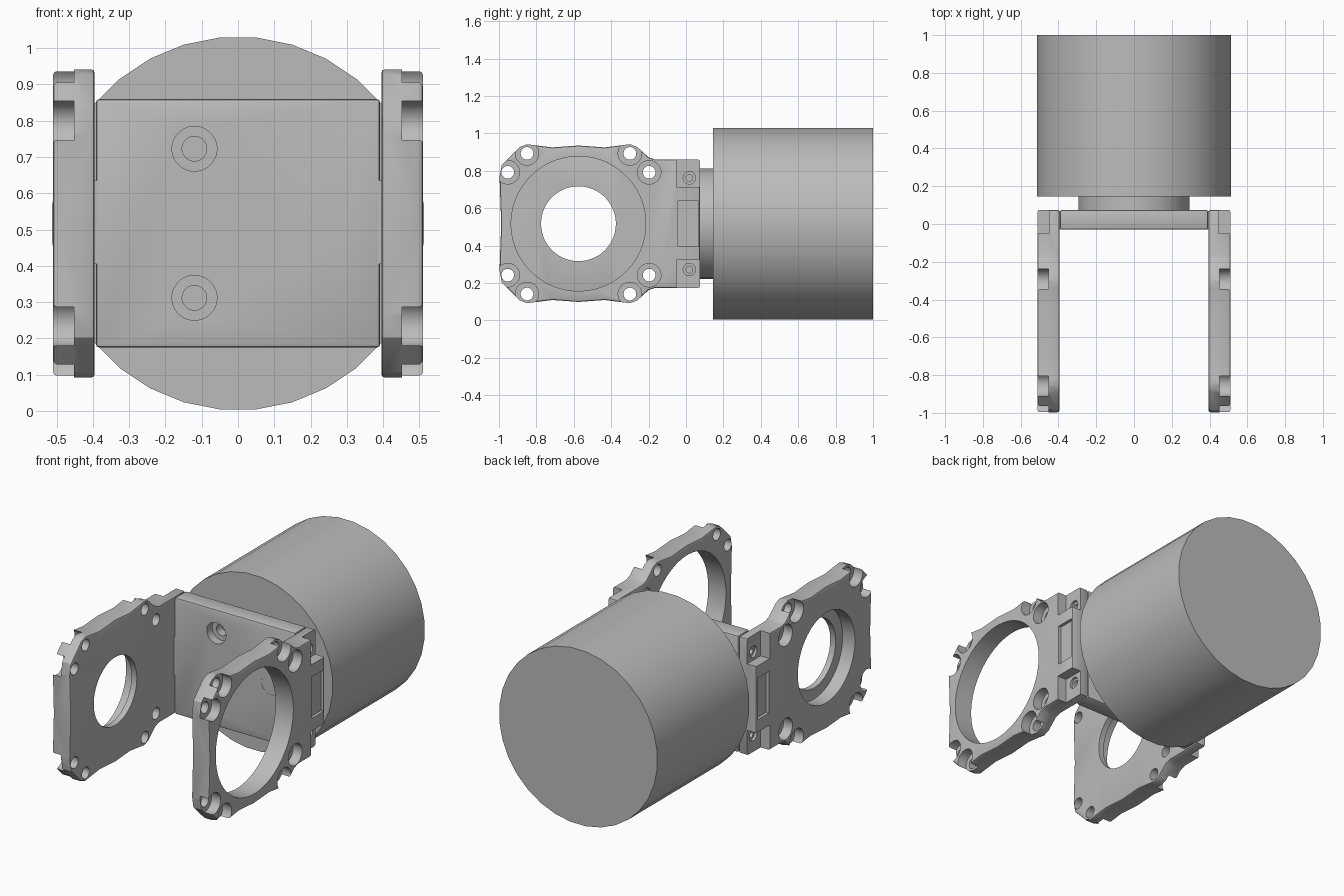
import bpy, bmesh
from math import pi, cos, sin, radians

if "Cube" in bpy.data.objects:
    bpy.data.objects.remove(bpy.data.objects["Cube"], do_unlink=True)

grey = bpy.data.materials.new("plain grey")
grey.use_nodes = True
COLOUR = (0.5, 0.5, 0.5, 1)
grey.diffuse_color = COLOUR
grey.node_tree.nodes["Principled BSDF"].inputs["Base Color"].default_value = COLOUR

CZ = 0.517          # shared centre height
BORE_Y = -0.575     # centre of the arm bores
INNER, OUTER = 0.395, 0.51


def finish(name, bm):
    bmesh.ops.recalc_face_normals(bm, faces=bm.faces)
    me = bpy.data.meshes.new(name)
    bm.to_mesh(me)
    bm.free()
    me.materials.append(grey)
    ob = bpy.data.objects.new(name, me)
    bpy.context.collection.objects.link(ob)
    return ob


def loft(bm, rings):
    """Closed skin through equal rings of points."""
    rings = [[bm.verts.new(p) for p in ring] for ring in rings]
    n = len(rings[0])
    for a, b in zip(rings, rings[1:]):
        for i in range(n):
            j = (i + 1) % n
            bm.faces.new((a[i], a[j], b[j], b[i]))
    bm.faces.new(rings[0])
    bm.faces.new(rings[-1])


def turn(bm, profile, axis, centre, seg=32):
    """Turn (position, radius) steps about the x or y axis."""
    rings = []
    for d, r in profile:
        ring = []
        for k in range(seg):
            t = 2 * pi * (k + 0.5) / seg
            u, v = r * cos(t), centre[1] + r * sin(t)
            ring.append((d, centre[0] + u, v) if axis == "x" else (centre[0] + u, d, v))
        rings.append(ring)
    loft(bm, rings)


def block(bm, x, y, z):
    loft(bm, [[(a, y[0], z[0]), (a, y[1], z[0]), (a, y[1], z[1]), (a, y[0], z[1])] for a in x])


def activate(ob):
    bpy.ops.object.select_all(action="DESELECT")
    ob.select_set(True)
    bpy.context.view_layer.objects.active = ob


def soften(ob, width):
    mod = ob.modifiers.new("soft edges", "BEVEL")
    mod.width, mod.segments = width, 2
    mod.limit_method, mod.angle_limit = "ANGLE", radians(50)
    activate(ob)
    bpy.ops.object.modifier_apply(modifier=mod.name)


def cut(ob, bm):
    cutter = finish("cutter", bm)
    cutter.hide_render = True
    mod = ob.modifiers.new("cut", "BOOLEAN")
    mod.operation, mod.solver, mod.object = "DIFFERENCE", "EXACT", cutter
    activate(ob)
    bpy.ops.object.modifier_apply(modifier=mod.name)
    bpy.data.objects.remove(cutter, do_unlink=True)


def smooth(ob):
    activate(ob)
    bpy.ops.object.shade_smooth_by_angle(angle=radians(30))


# Motor drum and the collar behind the bracket
bm = bmesh.new()
turn(bm, [(0.145, 0.515), (1.0, 0.515)], "y", (0, CZ))
smooth(finish("drum", bm))
bm = bmesh.new()
turn(bm, [(0.07, 0.295), (0.15, 0.295)], "y", (0, CZ), 48)
smooth(finish("collar", bm))

# Cross plate with three counterbored screw holes
bm = bmesh.new()
block(bm, (-0.392, 0.392), (-0.03, 0.075), (0.175, 0.86))
plate = finish("cross_plate", bm)
soften(plate, 0.01)
bm = bmesh.new()
for x, z in ((-0.12, 0.723), (0.235, 0.517), (-0.12, 0.312)):
    turn(bm, [(-0.1, 0.062), (0.02, 0.062), (0.02, 0.034), (0.1, 0.034)], "y", (x, z))
cut(plate, bm)
smooth(plate)
# Tongues that lock the plate into the arms
bm = bmesh.new()
block(bm, (-0.42, 0.42), (-0.029, 0.07), (0.405, 0.635))
finish("plate_tongue", bm)

# Upper half of the arm outline: y, height above the centre
HALF = [(-0.997, 0.25), (-0.985, 0.315), (-0.89, 0.41), (-0.85, 0.425),
        (-0.81, 0.42), (-0.715, 0.408), (-0.575, 0.418), (-0.435, 0.408),
        (-0.34, 0.42), (-0.30, 0.425), (-0.26, 0.41), (-0.2, 0.355),
        (-0.165, 0.343), (0.075, 0.343)]
OUTLINE = [(-0.988, 0)] + HALF + [(y, -h) for y, h in reversed(HALF)]


def arm(name, s, bore):
    bm = bmesh.new()
    loft(bm, [[(s * x, y, CZ + h) for y, h in OUTLINE] for x in (INNER, OUTER)])
    ob = finish(name, bm)
    soften(ob, 0.01)

    # Main bore
    bm = bmesh.new()
    turn(bm, [(s * x, r) for x, r in bore], "x", (BORE_Y, CZ), 64)
    cut(ob, bm)

    # Corner screw holes, with counterbores that open through the rim
    bm = bmesh.new()
    for side in (-1, 1):
        for up in (-1, 1):
            for dy, dz in ((0.275, 0.376), (0.378, 0.275)):
                turn(bm, [(s * 0.3, 0.034), (s * 0.452, 0.034), (s * 0.452, 0.063),
                          (s * 0.6, 0.063)], "x", (BORE_Y + side * dy, CZ + up * dz))
    cut(ob, bm)

    # Corner pockets and the shallow slot between them
    bm = bmesh.new()
    for up in (-1, 1):
        block(bm, (s * 0.45, s * 0.6), (-0.05, 0.2), sorted((CZ + up * 0.195, CZ + up * 0.5)))
    block(bm, (s * 0.492, s * 0.6), (-0.042, 0.066), (CZ - 0.122, CZ + 0.122))
    cut(ob, bm)

    # Pocket screw holes
    bm = bmesh.new()
    for up in (-1, 1):
        turn(bm, [(s * 0.41, 0.018), (s * 0.435, 0.018), (s * 0.435, 0.033),
                  (s * 0.6, 0.033)], "x", (0.018, CZ + up * 0.245))
    cut(ob, bm)
    smooth(ob)


arm("left_arm", 1, [(0.3, 0.36), (0.6, 0.36)])
arm("right_arm", -1, [(0.3, 0.2), (0.43, 0.2), (0.43, 0.265), (0.6, 0.265)])
